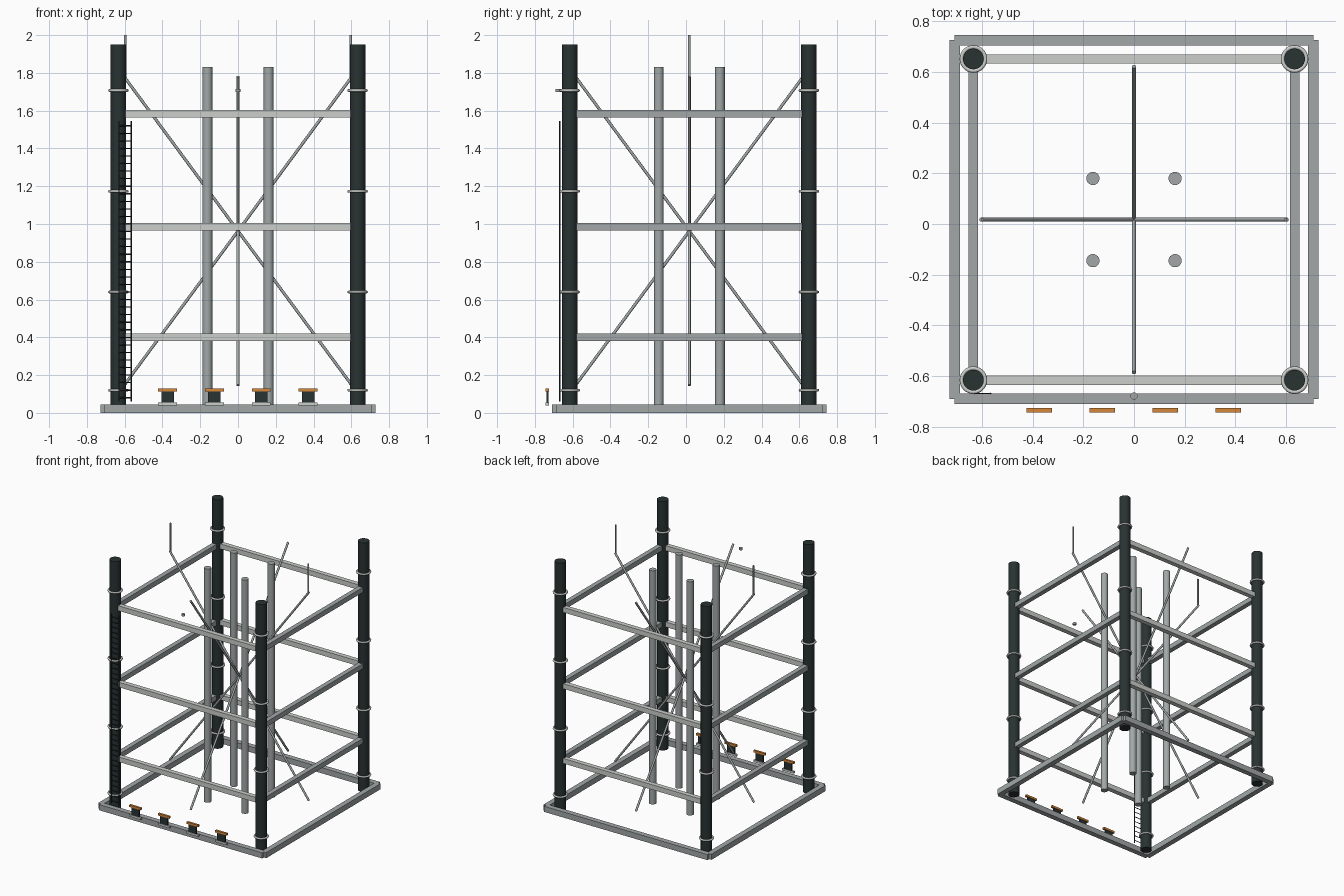
import bpy
import bmesh
from math import radians
from mathutils import Vector, Matrix

cube = bpy.data.objects.get("Cube")
if cube:
    bpy.data.objects.remove(cube, do_unlink=True)

CY = 0.0175      # middle of the structure in y
LEG = 0.633      # leg offset from the middle
HULL = 0.707     # base frame offset from the middle


def material(name, r, g, b):
    m = bpy.data.materials.new(name)
    m.use_nodes = True
    m.diffuse_color = (r, g, b, 1)
    m.node_tree.nodes["Principled BSDF"].inputs["Base Color"].default_value = (r, g, b, 1)
    return m


LIGHT = material("light grey", 0.60, 0.62, 0.60)
GREY = material("mid grey", 0.36, 0.39, 0.39)
DARK = material("dark green grey", 0.022, 0.032, 0.032)
ORANGE = material("orange", 0.68, 0.24, 0.04)


def finish(name, bm, mat, smooth=False):
    mesh = bpy.data.meshes.new(name)
    bmesh.ops.recalc_face_normals(bm, faces=bm.faces)
    bm.to_mesh(mesh)
    bm.free()
    mesh.materials.append(mat)
    if smooth:
        mesh.shade_smooth()
        mesh.set_sharp_from_angle(angle=radians(40))
    ob = bpy.data.objects.new(name, mesh)
    bpy.context.collection.objects.link(ob)
    return ob


def add_box(bm, centre, size):
    mat = Matrix.Translation(centre) @ Matrix.Diagonal((*size, 1))
    bmesh.ops.create_cube(bm, size=1, matrix=mat)


def add_rod(bm, a, b, radius, sides):
    a, b = Vector(a), Vector(b)
    turn = (b - a).to_track_quat("Z", "Y").to_matrix().to_4x4()
    bmesh.ops.create_cone(bm, cap_ends=True, segments=sides, radius1=radius, radius2=radius,
                          depth=(b - a).length, matrix=Matrix.Translation((a + b) / 2) @ turn)


def box(name, centre, size, mat):
    bm = bmesh.new()
    add_box(bm, centre, size)
    return finish(name, bm, mat)


def rod(name, a, b, radius, mat, sides=24):
    bm = bmesh.new()
    add_rod(bm, a, b, radius, sides)
    return finish(name, bm, mat, True)


def ring(name, centre, major, minor, mat):
    bpy.ops.mesh.primitive_torus_add(location=centre, major_radius=major, minor_radius=minor,
                                     major_segments=28, minor_segments=8)
    ob = bpy.context.object
    ob.name = name
    ob.data.materials.append(mat)
    ob.data.shade_smooth()


# Base frame
for s in (-1, 1):
    box("base_beam_cross", (0, CY + s * HULL, 0.022), (2 * HULL, 0.041, 0.044), GREY)
    box("base_beam_side", (s * HULL, CY, 0.022), (0.041, 2 * HULL, 0.044), GREY)

# Legs with collars
for x in (-LEG, LEG):
    for y in (CY - LEG, CY + LEG):
        rod("leg", (x, y, 0), (x, y, 1.95), 0.041, DARK)
        for z in (0.12, 0.64, 1.173, 1.707):
            ring("leg_collar", (x, y, z), 0.047, 0.0075, LIGHT)

# Horizontal beams between the legs
for z in (0.4, 0.985, 1.583):
    for s in (-1, 1):
        box("cross_beam", (0, CY + s * LEG, z), (1.206, 0.037, 0.039), LIGHT)
        box("side_beam", (s * LEG, CY, z), (0.037, 1.206, 0.039), GREY)

# Diagonal braces crossing in the middle, with upright end rods
for s in (-1, 1):
    lo, hi, w = 0.146, 1.78, 0.603
    rod("diagonal_brace_x", (-s * w, CY, lo), (s * w, CY, hi), 0.008, GREY, 12)
    rod("diagonal_brace_y", (0, CY - s * w, lo), (0, CY + s * w, hi), 0.008, GREY, 12)
    rod("upright_rod", (s * 0.597, CY, 1.77), (s * 0.597, CY, 2), 0.0065, GREY, 12)

# Central riser pipes
for x in (-0.162, 0.162):
    for dy in (-0.162, 0.162):
        rod("riser_pipe", (x, CY + dy, 0), (x, CY + dy, 1.83), 0.026, GREY)

# Small lamp disc at the front
rod("lamp_disc", (0, -0.678, 1.7), (0, -0.678, 1.714), 0.014, GREY, 16)

# Ladder on the front right leg
bm = bmesh.new()
left, right, y = -0.63, -0.565, -0.668
for x in (left, right):
    add_rod(bm, (x, y, 0.06), (x, y, 1.545), 0.0035, 8)
for i in range(37):
    z = 0.08 + i * 0.04
    add_rod(bm, (left, y, z), (right, y, z), 0.0028, 6)
finish("ladder", bm, DARK, True)

# Mooring bollards along the front edge
for i in range(4):
    x, y = -0.373 + i * 0.248, -0.734
    box("bollard_foot", (x, y, 0.047), (0.1, 0.017, 0.016), LIGHT)
    box("bollard_body", (x, y, 0.085), (0.066, 0.011, 0.06), DARK)
    box("bollard_cap", (x, y, 0.122), (0.1, 0.017, 0.016), ORANGE)
